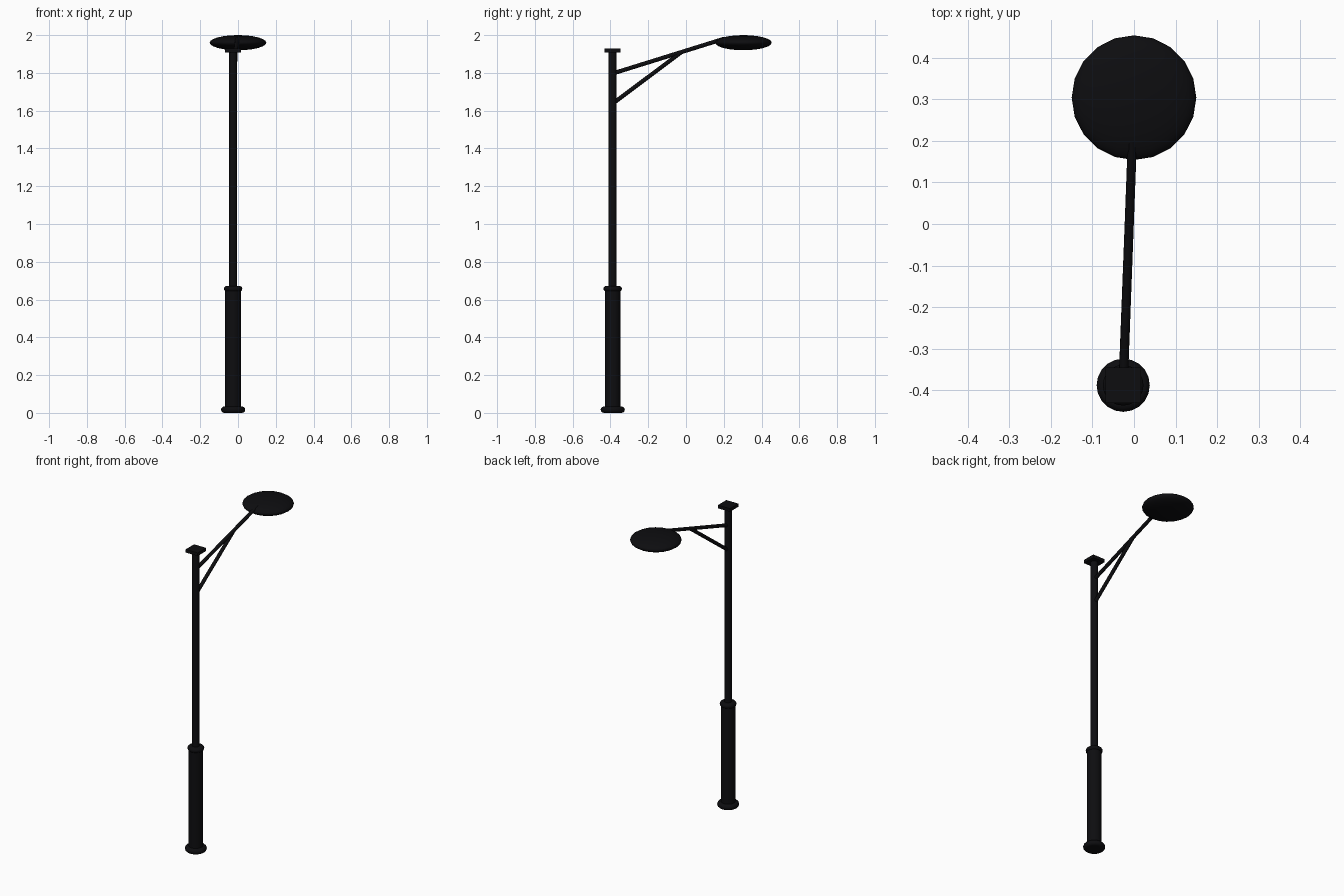
import bpy, bmesh, math
from mathutils import Vector

if "Cube" in bpy.data.objects:
    bpy.data.objects.remove(bpy.data.objects["Cube"])

POLE = Vector((-0.026, -0.388, 0.0))
LAMP = Vector((0.0, 0.304, 1.96))

black = bpy.data.materials.new("black_paint")
black.diffuse_color = (0.004, 0.004, 0.005, 1)
black.use_nodes = True
black.node_tree.nodes["Principled BSDF"].inputs["Base Color"].default_value = black.diffuse_color


def finish(obj, name, smooth=True):
    obj.name = name
    obj.data.materials.append(black)
    if smooth:
        bpy.ops.object.select_all(action='DESELECT')
        obj.select_set(True)
        bpy.context.view_layer.objects.active = obj
        bpy.ops.object.shade_smooth_by_angle(angle=math.radians(40))
    return obj


def lathe(name, profile, centre, sides=20):
    """Spin a list of (radius, z) around a vertical axis; ends are capped."""
    bm = bmesh.new()
    rings = []
    for r, z in profile:
        rings.append([bm.verts.new((r * math.cos(2 * math.pi * i / sides),
                                    r * math.sin(2 * math.pi * i / sides), z))
                      for i in range(sides)])
    for a, b in zip(rings, rings[1:]):
        for i in range(sides):
            j = (i + 1) % sides
            bm.faces.new((a[i], a[j], b[j], b[i]))
    bm.faces.new(rings[0][::-1])
    bm.faces.new(rings[-1])
    mesh = bpy.data.meshes.new(name)
    bm.to_mesh(mesh)
    bm.free()
    obj = bpy.data.objects.new(name, mesh)
    obj.location = centre
    bpy.context.collection.objects.link(obj)
    return finish(obj, name)


def rod(name, start, end, radius):
    """Round bar between two points."""
    d = end - start
    bpy.ops.mesh.primitive_cylinder_add(vertices=12, radius=radius, depth=d.length,
                                        location=(start + end) / 2)
    obj = bpy.context.object
    obj.rotation_euler = d.to_track_quat('Z', 'Y').to_euler()
    return finish(obj, name)


def rounded_ring(z0, z1, outer, bulge, steps=6):
    """Half-round edge profile from z0 up to z1."""
    pts = []
    for i in range(steps + 1):
        t = -math.pi / 2 + math.pi * i / steps
        pts.append((outer - bulge + bulge * math.cos(t),
                    (z0 + z1) / 2 + (z1 - z0) / 2 * math.sin(t)))
    return pts


# Post: foot flange, thick sleeve, collar and slim pole
lathe("foot_flange", rounded_ring(0.0, 0.034, 0.064, 0.017), POLE)
lathe("lower_sleeve", [(0.042, 0.015), (0.042, 0.66)], POLE)
lathe("sleeve_collar", rounded_ring(0.642, 0.672, 0.049, 0.015), POLE)
lathe("upper_pole", [(0.021, 0.65), (0.021, 1.915)], POLE)

# Square plate on top of the pole
bpy.ops.mesh.primitive_cube_add(size=1, location=POLE + Vector((0, 0, 1.919)))
cap = bpy.context.object
cap.scale = (0.085, 0.085, 0.02)
finish(cap, "pole_cap", smooth=False)

# Arm reaching to the lamp, with a diagonal brace beneath
arm_start = POLE + Vector((0, 0, 1.797))
arm_end = Vector((-0.004, 0.2, 1.98))
rod("lamp_arm", arm_start, arm_end, 0.011)
rod("arm_brace", POLE + Vector((0, 0.01, 1.645)),
    arm_start.lerp(arm_end, 0.62), 0.011)

# Flattened lamp head
bpy.ops.mesh.primitive_uv_sphere_add(segments=20, ring_count=12, radius=1, location=LAMP)
head = bpy.context.object
head.scale = (0.15, 0.15, 0.04)
finish(head, "lamp_head")
